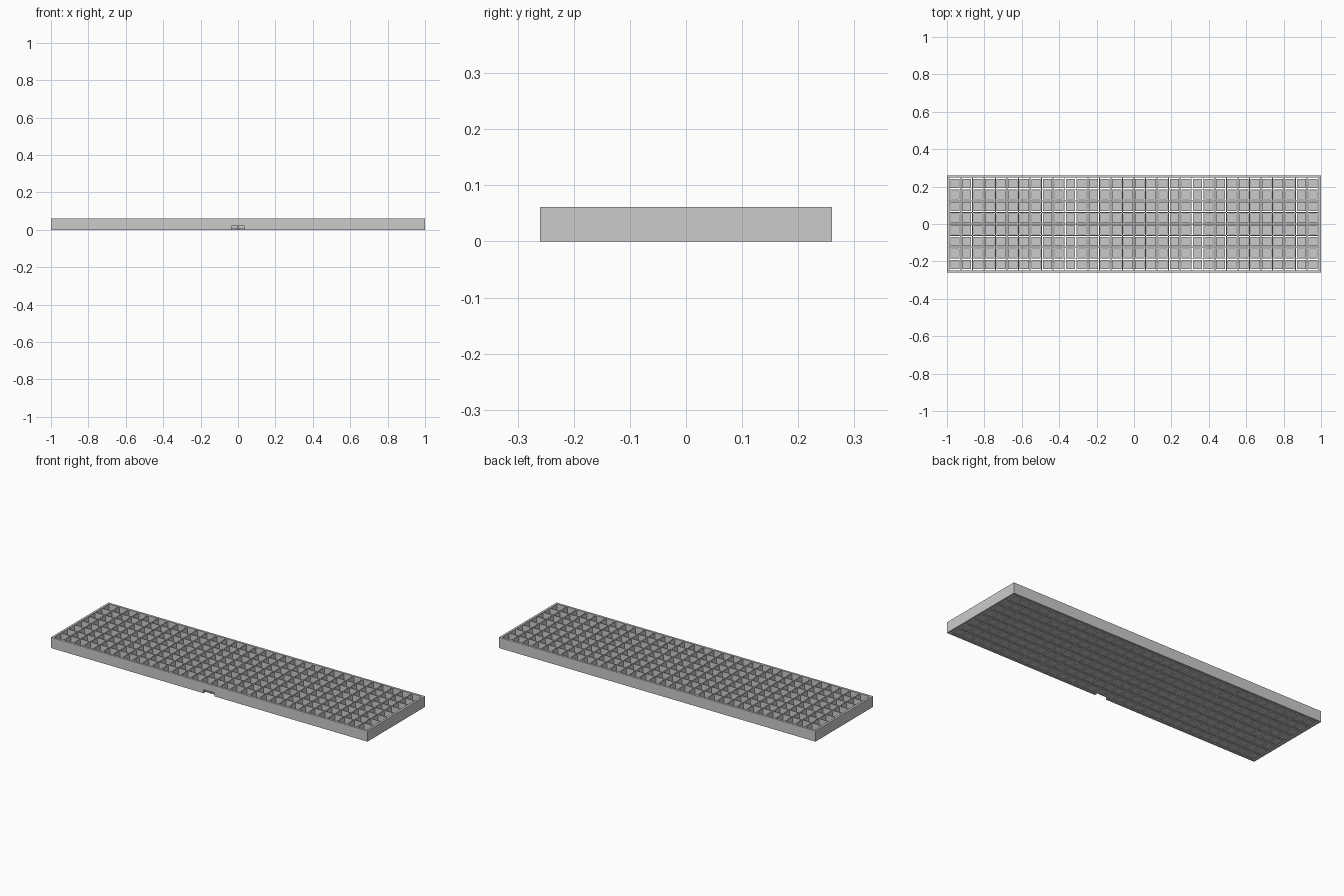
import bpy
import bmesh
from mathutils import Matrix, Vector

cube = bpy.data.objects.get("Cube")
if cube:
    bpy.data.objects.remove(cube, do_unlink=True)

COLS, ROWS = 32, 8
HALF_X, HALF_Y = 1.0, 0.26
HEIGHT = 0.061
RIM = 0.0123
WALL = 0.005
TILE = 0.049
TILE_THICK = 0.006
PITCH_X = 2 * (HALF_X - RIM) / COLS
PITCH_Y = 2 * (HALF_Y - RIM) / ROWS

grey = bpy.data.materials.new("light_grey")
grey.use_nodes = True
grey.diffuse_color = (0.6, 0.6, 0.6, 1)
grey.node_tree.nodes["Principled BSDF"].inputs["Base Color"].default_value = (0.6, 0.6, 0.6, 1)


def make_object(name, bm):
    bmesh.ops.recalc_face_normals(bm, faces=bm.faces)
    mesh = bpy.data.meshes.new(name)
    bm.to_mesh(mesh)
    bm.free()
    mesh.materials.append(grey)
    obj = bpy.data.objects.new(name, mesh)
    bpy.context.collection.objects.link(obj)
    return obj


def add_box(bm, centre, size):
    matrix = Matrix.Translation(centre) @ Matrix.Diagonal((*size, 1))
    bmesh.ops.create_cube(bm, size=1, matrix=matrix)


def wall_lines(half, count, pitch):
    """Edges of every wall; even intervals are solid, odd ones are open."""
    lines = [-half, -half + RIM]
    for i in range(1, count):
        middle = -half + RIM + i * pitch
        lines += [middle - WALL / 2, middle + WALL / 2]
    return lines + [half - RIM, half]


# Rim and dividers as one lattice, extruded to full height
xs = wall_lines(HALF_X, COLS, PITCH_X)
ys = wall_lines(HALF_Y, ROWS, PITCH_Y)
bm = bmesh.new()
verts = [[bm.verts.new((x, y, 0)) for y in ys] for x in xs]
for i in range(len(xs) - 1):
    for j in range(len(ys) - 1):
        if i % 2 == 0 or j % 2 == 0:
            bm.faces.new((verts[i][j], verts[i + 1][j], verts[i + 1][j + 1], verts[i][j + 1]))
extruded = bmesh.ops.extrude_face_region(bm, geom=bm.faces[:], use_keep_orig=True)
top = [v for v in extruded["geom"] if isinstance(v, bmesh.types.BMVert)]
bmesh.ops.translate(bm, verts=top, vec=Vector((0, 0, HEIGHT)))
lattice = make_object("frame_and_dividers", bm)

# Cable notch through the bottom of the front rim
bm = bmesh.new()
add_box(bm, (0, -HALF_Y, 0), (0.07, 0.03, 0.04))
cutter = make_object("notch_cutter", bm)
cutter.hide_render = True
cutter.hide_viewport = True
notch = lattice.modifiers.new("cable_notch", 'BOOLEAN')
notch.operation = 'DIFFERENCE'
notch.solver = 'EXACT'
notch.object = cutter

# Bake the notch and drop the cutter
bpy.context.view_layer.update()
evaluated = lattice.evaluated_get(bpy.context.evaluated_depsgraph_get())
baked = bpy.data.meshes.new_from_object(evaluated)
lattice.modifiers.clear()
lattice.data = baked
bpy.data.objects.remove(cutter, do_unlink=True)

# One floor tile in each cell, with a narrow gap around it
bm = bmesh.new()
for i in range(COLS):
    for j in range(ROWS):
        x = (i + 0.5 - COLS / 2) * PITCH_X
        y = (j + 0.5 - ROWS / 2) * PITCH_Y
        add_box(bm, (x, y, TILE_THICK / 2), (TILE, TILE, TILE_THICK))
make_object("floor_tiles", bm)
